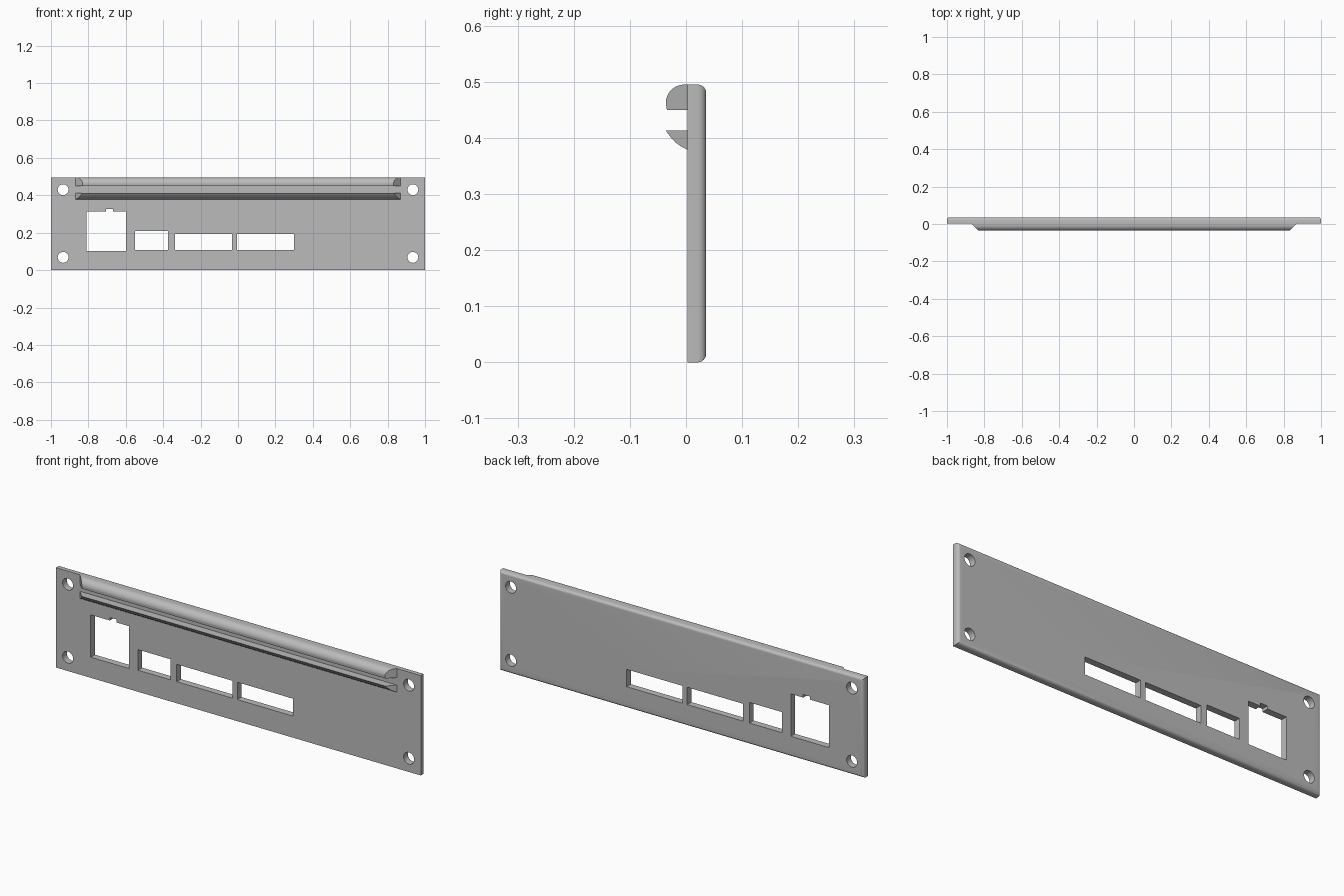
import bpy, bmesh, math
from mathutils import Vector

cube = bpy.data.objects.get("Cube")
if cube:
    bpy.data.objects.remove(cube, do_unlink=True)

GREY = (0.5, 0.5, 0.5, 1)
grey = bpy.data.materials.new("light grey")
grey.use_nodes = True
grey.diffuse_color = GREY
grey.node_tree.nodes["Principled BSDF"].inputs["Base Color"].default_value = GREY

FRONT, BACK, LIP, HEIGHT = 0.003, 0.036, -0.036, 0.495


def make_object(name, bm):
    bmesh.ops.recalc_face_normals(bm, faces=bm.faces[:])
    mesh = bpy.data.meshes.new(name)
    bm.to_mesh(mesh)
    bm.free()
    mesh.materials.append(grey)
    obj = bpy.data.objects.new(name, mesh)
    bpy.context.collection.objects.link(obj)
    return obj


def prism(bm, outline, y0, y1):
    """Extrude an (x, z) outline from y0 to y1."""
    face = bm.faces.new([bm.verts.new((x, y0, z)) for x, z in outline])
    new = bmesh.ops.extrude_face_region(bm, geom=[face])["geom"]
    bmesh.ops.translate(bm, vec=(0, y1 - y0, 0),
                        verts=[v for v in new if isinstance(v, bmesh.types.BMVert)])


def rect(x0, x1, z0, z1):
    return [(x0, z0), (x1, z0), (x1, z1), (x0, z1)]


def arc(cy, cz, ry, rz, a0, a1, steps):
    angles = [math.radians(a0 + (a1 - a0) * i / steps) for i in range(steps + 1)]
    return [(cy + ry * math.cos(a), cz + rz * math.sin(a)) for a in angles]


def smooth(obj):
    bpy.ops.object.select_all(action="DESELECT")
    obj.select_set(True)
    bpy.context.view_layer.objects.active = obj
    bpy.ops.object.shade_smooth_by_angle(angle=math.radians(30))


# Panel with rounded back edges
bm = bmesh.new()
prism(bm, rect(-1, 1, 0, HEIGHT), FRONT, BACK)
rim = [e for e in bm.edges if all(v.co.y > BACK - 0.001 for v in e.verts)]
bmesh.ops.bevel(bm, geom=rim, offset=0.015, segments=6, profile=0.5, affect="EDGES")
panel = make_object("panel", bm)

# Cutter for the connector openings and corner screw holes
bm = bmesh.new()
openings = [
    [(-0.81, 0.102), (-0.6, 0.102), (-0.6, 0.312), (-0.668, 0.312),
     (-0.668, 0.327), (-0.705, 0.327), (-0.705, 0.312), (-0.81, 0.312)],
    rect(-0.551, -0.373, 0.107, 0.209),
    rect(-0.338, -0.032, 0.107, 0.193),
    rect(-0.006, 0.3, 0.107, 0.193),
]
for x in (-0.935, 0.935):
    for z in (0.068, 0.43):
        openings.append(arc(x, z, 0.029, 0.029, 0, 360, 32)[:-1])
for outline in openings:
    prism(bm, outline, -0.1, 0.1)
cutter = make_object("opening_cutter", bm)
cutter.hide_render = True

cut = panel.modifiers.new("openings", "BOOLEAN")
cut.operation = "DIFFERENCE"
cut.solver = "EXACT"
cut.object = cutter
bpy.context.view_layer.update()
result = panel.evaluated_get(bpy.context.evaluated_depsgraph_get())
cut_mesh = bpy.data.meshes.new_from_object(result)
panel.modifiers.clear()
panel.data = cut_mesh
bpy.data.objects.remove(cutter, do_unlink=True)
smooth(panel)


def rail(name, profile):
    """Sweep a (y, z) profile along x, with ends mitred at 45 degrees."""
    bm = bmesh.new()
    ends = [[bm.verts.new((side * (0.87 + min(0, y - FRONT)), y, z)) for y, z in profile]
            for side in (-1, 1)]
    for end in ends:
        bm.faces.new(end)
    for i in range(len(profile)):
        j = (i + 1) % len(profile)
        bm.faces.new((ends[0][i], ends[0][j], ends[1][j], ends[1][i]))
    smooth(make_object(name, bm))


# Front rails forming a slot
INNER = FRONT + 0.001
rail("upper_rail", [(INNER, 0.45), (INNER, HEIGHT)]
     + arc(-0.003, 0.462, 0.033, 0.033, 90, 180, 12) + [(-0.034, 0.45)])
rail("lower_rail", [(INNER, 0.378), (INNER, 0.413), (LIP, 0.413),
                    (-0.028, 0.402), (-0.019, 0.392), (-0.008, 0.384)])
